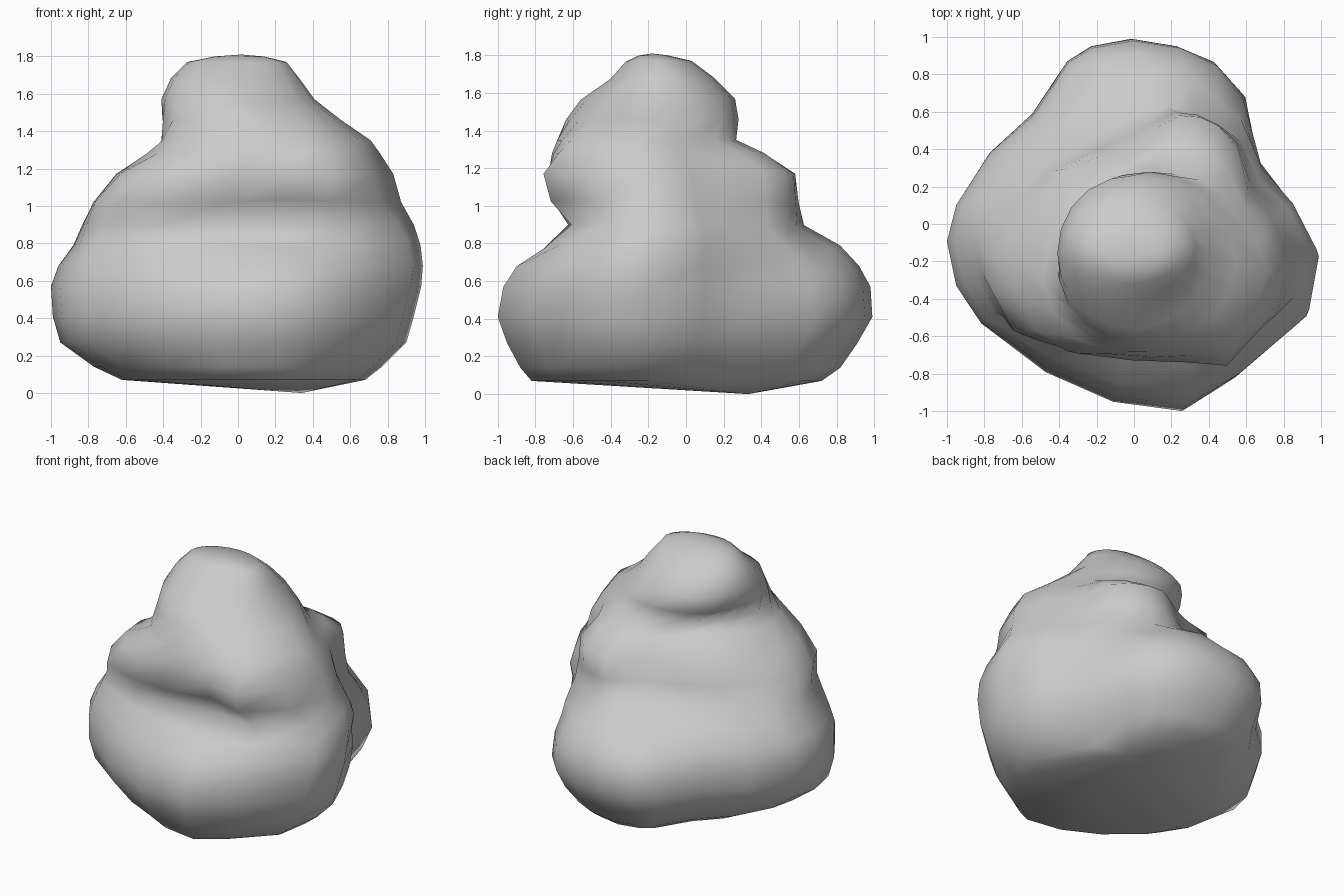
import bpy, bmesh, math
from mathutils import Vector

cube = bpy.data.objects.get("Cube")
if cube:
    bpy.data.objects.remove(cube)

# Plan outlines, counter-clockwise from the +x side
FOOT = [(.98, -.2), (.86, .1), (.7, .34), (.61, .68), (.45, .87), (.25, .96), (0, 1),
        (-.22, .96), (-.35, .88), (-.55, .6), (-.78, .39), (-.95, .1), (-1, -.1), (-.95, -.34),
        (-.82, -.53), (-.47, -.79), (-.1, -.95), (.28, -1), (.57, -.82), (.92, -.51)]
SHOULDER = [(.86, -.2), (.76, .05), (.62, .2), (.54, .42), (.44, .54), (.34, .59), (.22, .6),
            (.08, .53), (-.04, .46), (-.2, .39), (-.42, .28), (-.65, .06), (-.75, -.15),
            (-.72, -.35), (-.6, -.54), (-.37, -.66), (-.05, -.7), (.25, -.72), (.5, -.73),
            (.74, -.48)]
COUNT = len(FOOT)
KNOB = [(math.cos(math.tau * i / COUNT), math.sin(math.tau * i / COUNT)) for i in range(COUNT)]

# Height, then the x and y limits of each layer
LAYERS = [(.07, -.62, .68, -.82, .72), (.14, -.77, .77, -.88, .82), (.27, -.95, .9, -.95, .91),
          (.41, -.99, .94, -1, .99), (.57, -1, .98, -.97, .98), (.68, -.96, .99, -.9, .92),
          (.79, -.88, .98, -.77, .82), (.9, -.83, .94, -.65, .63), (1.02, -.77, .87, -.73, .6),
          (1.17, -.65, .83, -.76, .58), (1.28, -.52, .76, -.74, .42), (1.35, -.46, .71, -.71, .27),
          (1.46, -.43, .55, -.65, .28), (1.57, -.41, .41, -.57, .26), (1.68, -.36, .33, -.41, .15),
          (1.77, -.27, .26, -.32, .03), (1.8, -.12, .14, -.25, -.1)]


def normalised(points):
    """Stretch an outline to fill the unit square."""
    xs, ys = zip(*points)
    return [Vector(((x - min(xs)) / (max(xs) - min(xs)), (y - min(ys)) / (max(ys) - min(ys))))
            for x, y in points]


def ramp(z, low, high):
    return min(1, max(0, (z - low) / (high - low)))


foot, shoulder, knob = map(normalised, (FOOT, SHOULDER, KNOB))

# Boulder body lofted through the layers
bm = bmesh.new()
rings = []
for z, x0, x1, y0, y1 in LAYERS:
    ring = []
    for f, s, k in zip(foot, shoulder, knob):
        p = f.lerp(s, ramp(z, .7, 1)).lerp(k, ramp(z, 1.2, 1.5))
        ring.append(bm.verts.new((x0 + p.x * (x1 - x0), y0 + p.y * (y1 - y0), z)))
    rings.append(ring)
for lower, upper in zip(rings, rings[1:]):
    for i in range(COUNT):
        j = (i + 1) % COUNT
        bm.faces.new((lower[i], lower[j], upper[j], upper[i]))

# Underside resting on one low point, and the crown
for ring, tip in ((rings[0][::-1], (.34, .33, 0)), (rings[-1], (.02, -.18, 1.81))):
    hub = bm.verts.new(tip)
    for i in range(COUNT):
        bm.faces.new((ring[i], ring[(i + 1) % COUNT], hub))

# Bumps and hollows: centre, reach, and push along the surface
bm.normal_update()
LUMPS = [((.3, -.65, .95), .18, -.07),      # notch under the brow
         ((-.65, -.5, .85), .22, .08),      # filled left flank
         ((-.25, -.65, .88), .18, .03),
         ((-.36, .24, 1.28), .18, .08),     # slope behind the knob
         ((.5, .65, .76), .2, -.1),         # hollow above the rear foot
         ((.62, .35, .7), .16, -.06),
         ((.55, .75, .4), .15, .03),        # rear foot
         ((.5, .4, 1.1), .15, .03),         # rear lobe
         ((.92, .05, .72), .14, -.04),
         ((-.6, .45, .6), .2, -.03),
         ((.75, -.45, .85), .2, .03),
         ((.15, -.45, 1.55), .2, -.03)]
moves = []
for v in bm.verts:
    push = sum(a * math.exp(-((v.co - Vector(c)).length / r) ** 2) for c, r, a in LUMPS)
    moves.append(v.normal * push)
for v, move in zip(bm.verts, moves):
    v.co += move

mesh = bpy.data.meshes.new("boulder")
bm.to_mesh(mesh)
bm.free()
boulder = bpy.data.objects.new("boulder", mesh)
bpy.context.collection.objects.link(boulder)
bpy.context.view_layer.objects.active = boulder
boulder.select_set(True)
bpy.ops.object.shade_smooth()

# Plain stone colour
stone = bpy.data.materials.new("stone grey")
stone.use_nodes = True
colour = (.6, .6, .6, 1)
stone.diffuse_color = colour
stone.node_tree.nodes["Principled BSDF"].inputs["Base Color"].default_value = colour
mesh.materials.append(stone)
